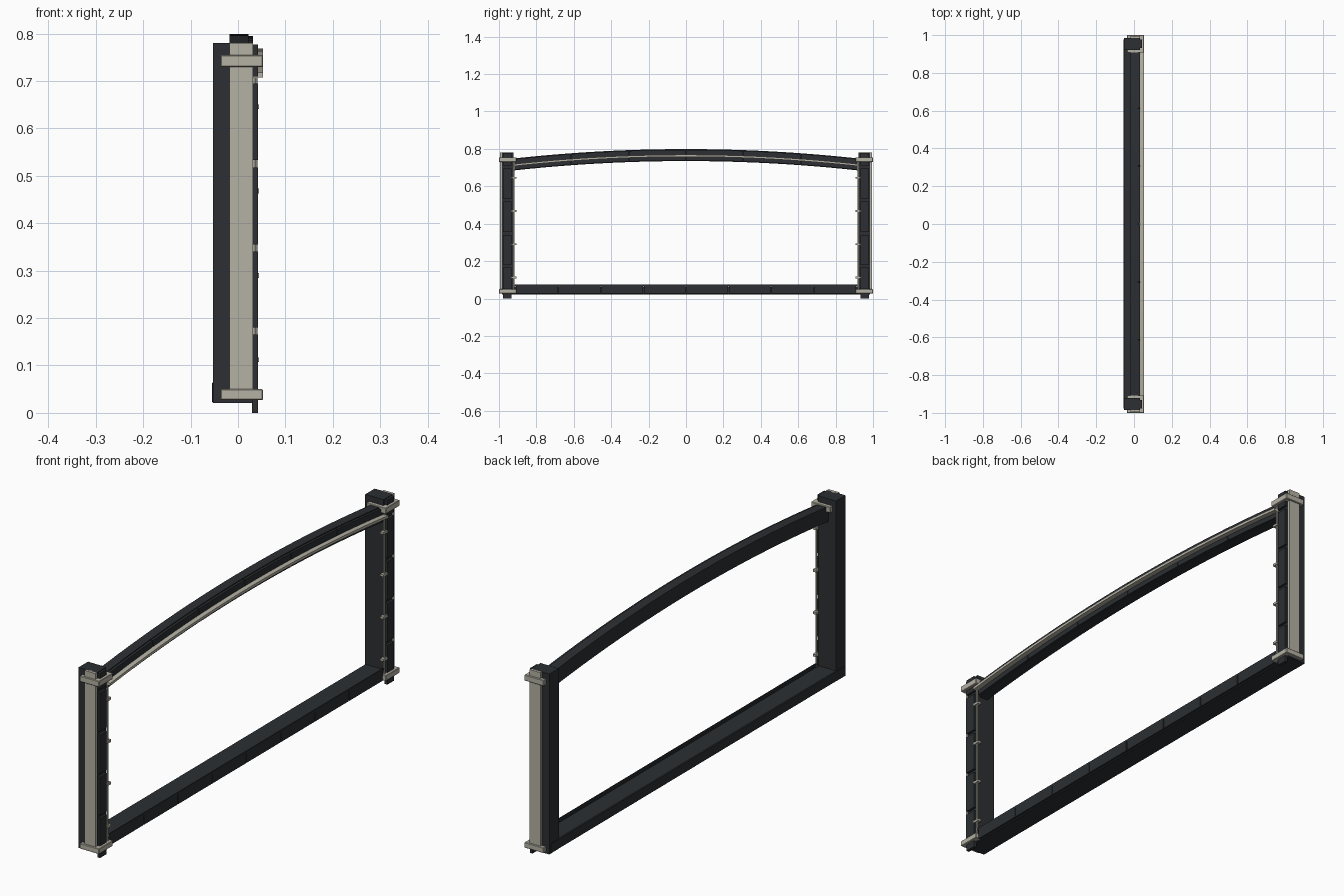
import bpy, bmesh

if "Cube" in bpy.data.objects:
    bpy.data.objects.remove(bpy.data.objects["Cube"])


def material(name, rgb):
    m = bpy.data.materials.new(name)
    m.diffuse_color = (*rgb, 1)
    m.use_nodes = True
    m.node_tree.nodes["Principled BSDF"].inputs["Base Color"].default_value = m.diffuse_color
    return m


DARK = material("dark_metal", (0.025, 0.028, 0.032))
LIGHT = material("light_trim", (0.46, 0.44, 0.37))


def finish(name, bm, mat):
    bmesh.ops.recalc_face_normals(bm, faces=bm.faces)
    me = bpy.data.meshes.new(name)
    bm.to_mesh(me)
    bm.free()
    me.materials.append(mat)
    ob = bpy.data.objects.new(name, me)
    bpy.context.collection.objects.link(ob)
    return ob


def box(name, x, y, z, mat, bevel=0.0):
    bm = bmesh.new()
    bmesh.ops.create_cube(bm, size=1)
    for v in bm.verts:
        v.co = [(r[0] + r[1]) / 2 + c * (r[1] - r[0]) for r, c in zip((x, y, z), v.co)]
    ob = finish(name, bm, mat)
    if bevel:
        mod = ob.modifiers.new("bevel", "BEVEL")
        mod.width = bevel
        mod.segments = 1
    return ob


def pair(name, x, y, z, mat, bevel=0.0):
    # the same part on both ends of the frame
    box(name + "_left", x, (-y[1], -y[0]), z, mat, bevel)
    box(name + "_right", x, y, z, mat, bevel)


def rise(y):
    return -0.05 * (y / 0.92) ** 2


def arch(name, x, z, y0, y1, n, mat):
    # rectangular section swept along the arched line
    bm = bmesh.new()
    rings = []
    for i in range(n + 1):
        y = y0 + (y1 - y0) * i / n
        h = rise(y)
        rings.append([bm.verts.new((a, y, b + h)) for a, b in
                      ((x[0], z[0]), (x[1], z[0]), (x[1], z[1]), (x[0], z[1]))])
    for a, b in zip(rings, rings[1:]):
        for k in range(4):
            bm.faces.new((a[k], a[(k + 1) % 4], b[(k + 1) % 4], b[k]))
    bm.faces.new(rings[0])
    bm.faces.new(rings[-1])
    return finish(name, bm, mat)


def rod(name, x, y, z0, z1, r, mat):
    bpy.ops.mesh.primitive_cylinder_add(vertices=8, radius=r, depth=z1 - z0,
                                        location=(x, y, (z0 + z1) / 2))
    ob = bpy.context.object
    ob.name = name
    ob.data.materials.append(mat)
    return ob


# side posts with outer light panels and clamping brackets
pair("post", (-0.053, 0.032), (0.922, 0.985), (0.021, 0.78), DARK)
pair("post_outer_panel", (-0.018, 0.032), (0.98, 0.994), (0.03, 0.78), LIGHT)
pair("upper_bracket", (-0.037, 0.053), (0.907, 1.0), (0.73, 0.755), LIGHT, 0.002)
pair("lower_bracket", (-0.037, 0.053), (0.907, 1.0), (0.027, 0.05), LIGHT, 0.002)

# segmented face plates on each post
for i, (a, b) in enumerate(((0, 0.165), (0.18, 0.34), (0.355, 0.518),
                            (0.533, 0.695), (0.71, 0.777))):
    pair(f"post_plate_{i}", (0.03, 0.042), (0.933, 0.978), (a, b), DARK)

# inner cable rods and clips
for s, side in ((-1, "left"), (1, "right")):
    rod("cable_" + side, 0.037, s * 0.921, 0.04, 0.735, 0.004, LIGHT)
for i in range(4):
    z = 0.112 + i * 0.178
    pair(f"cable_clip_{i}", (0.028, 0.044), (0.906, 0.932), (z - 0.005, z + 0.005), LIGHT)

# bottom beam, its face plates and thin front rail
box("bottom_beam", (-0.055, 0.03), (-0.98, 0.98), (0.021, 0.065), DARK, 0.003)
N = 8
step = 1.82 / N
for i in range(N):
    y = -0.91 + i * step
    box(f"beam_plate_{i}", (0.029, 0.039), (y + 0.002, y + step - 0.002), (0.026, 0.067), DARK)
box("beam_rail", (0.034, 0.039), (-0.92, 0.92), (0.067, 0.075), DARK)

# arched top beam, face plates and light trim
arch("arch_beam", (-0.018, 0.022), (0.735, 0.799), -0.93, 0.93, 24, DARK)
M = 6
step = 1.84 / M
for i in range(M):
    y = -0.92 + i * step
    arch(f"arch_plate_{i}", (0.021, 0.032), (0.738, 0.795), y + 0.002, y + step - 0.002, 4, DARK)
arch("arch_trim", (0.031, 0.053), (0.758, 0.769), -0.925, 0.925, 24, LIGHT)
